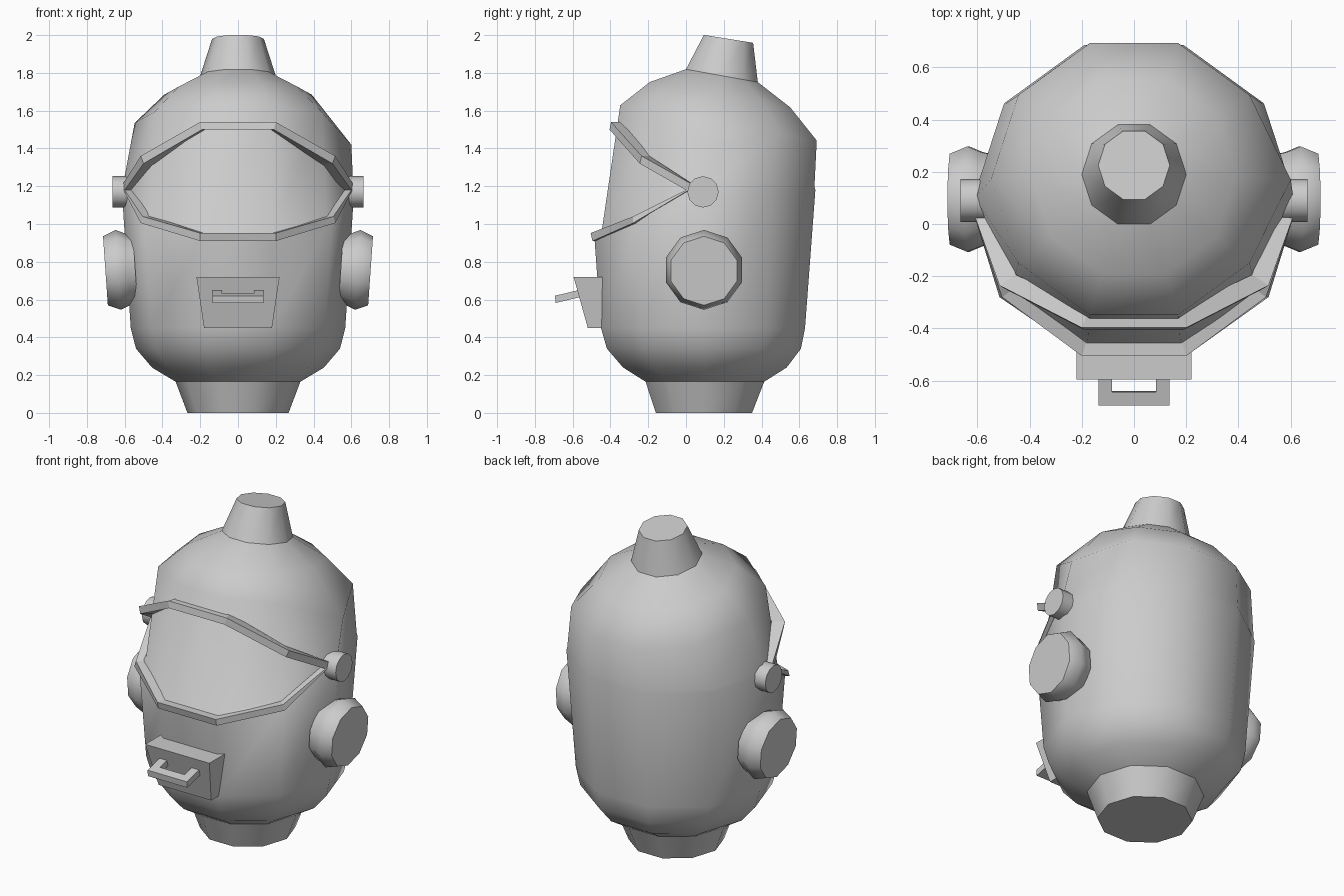
import bpy, bmesh, math
from mathutils import Vector, Matrix

if "Cube" in bpy.data.objects:
    bpy.data.objects.remove(bpy.data.objects["Cube"])

N = 10


def make(name, verts, faces, smooth=None):
    me = bpy.data.meshes.new(name)
    me.from_pydata([tuple(v) for v in verts], [], faces)
    bm = bmesh.new()
    bm.from_mesh(me)
    bmesh.ops.recalc_face_normals(bm, faces=bm.faces)
    bm.to_mesh(me)
    bm.free()
    ob = bpy.data.objects.new(name, me)
    bpy.context.collection.objects.link(ob)
    if smooth:
        bpy.ops.object.select_all(action='DESELECT')
        ob.select_set(True)
        bpy.context.view_layer.objects.active = ob
        bpy.ops.object.shade_smooth_by_angle(angle=math.radians(smooth))
    return ob


def loft(name, rings, start=False, end=False, closed=False, smooth=None):
    n, m = len(rings[0]), len(rings)
    verts = [v for r in rings for v in r]
    faces = []
    for i in range(m if closed else m - 1):
        a, b = i * n, (i + 1) % m * n
        faces += [(a + k, a + (k + 1) % n, b + (k + 1) % n, b + k) for k in range(n)]
    if start:
        faces.append(tuple(range(n)))
    if end:
        faces.append(tuple(range((m - 1) * n, m * n)))
    return make(name, verts, faces, smooth)


def ring(r, cy, cz, slope=0.0):
    pts = []
    for k in range(N):
        a = k * math.tau / N
        dy = r * math.sin(a)
        pts.append(Vector((r * math.cos(a), cy + dy, cz + slope * dy)))
    return pts


# helmet shell: rings from neck opening to tilted crown
chin = ring(0.615, 0.1, 1.18)
ledge = ring(0.61, 0.1, 1.20)
for k in range(6, N):
    chin[k].z += 0.43 * (chin[k].y - 0.1)
    ledge[k] = Vector((chin[k].x * 0.935, 0.1 + (chin[k].y - 0.1) * 0.935, chin[k].z + 0.03))
brow = ring(0.547, 0.172, 1.535, -0.18)
brow[0] = Vector((0.60, 0.17, 1.42))
crown = ring(0.20, 0.19, 1.785, -0.18)
base = ring(0.33, 0.1, 0.165)
loft("helmet_shell", [base, ring(0.455, 0.1, 0.24), ring(0.54, 0.095, 0.34),
                      ring(0.568, 0.09, 0.45), chin, ledge, brow,
                      ring(0.39, 0.18, 1.685, -0.18), crown], smooth=50)

# neck collar and top spout
loft("neck_collar", [ring(0.268, 0.095, 0), base], start=True, smooth=50)
loft("top_spout", [crown, ring(0.137, 0.225, 1.98, -0.16)], end=True, smooth=50)

# visor frame: square section swept round the face opening (outer, inner edge)
half = [((0.20, -0.397, 1.54), (0.19, -0.405, 1.50)),
        ((0.515, -0.235, 1.36), (0.50, -0.245, 1.32)),
        ((0.617, 0.05, 1.20), (0.60, 0.0, 1.18)),
        ((0.515, -0.28, 1.005), (0.505, -0.28, 1.04)),
        ((0.20, -0.495, 0.91), (0.20, -0.505, 0.952))]
pairs = [(Vector(o), Vector(i)) for o, i in half]
flip = Vector((-1, 1, 1))
pairs += [(o * flip, i * flip) for o, i in reversed(pairs)]


def inward(p):
    d = Vector((-p.x, 0.1 - p.y, 0)).normalized()
    return p + d * 0.075


loft("visor_frame", [[o, i, inward(i), inward(o)] for o, i in pairs], closed=True)


def disc(name, profile, sides, centre, tilt, side):
    # profile of (offset along x, radius), mirrored by side
    rings = []
    rot = Matrix.Rotation(tilt, 3, 'Y')
    for x, r in profile:
        pts = []
        for k in range(sides):
            a = k * math.tau / sides
            p = rot @ Vector((x, r * math.sin(a), r * math.cos(a))) + Vector(centre)
            pts.append(Vector((p.x * side, p.y, p.z)))
        rings.append(pts)
    loft(name, rings, True, True, smooth=45)


# visor hinges and ear covers
for s, tag in ((1, "right"), (-1, "left")):
    disc("hinge_" + tag, [(-0.05, 0.083), (0.055, 0.083)], 12, (0.61, 0.09, 1.17), 0, s)
    disc("ear_cover_" + tag, [(-0.09, 0.18), (-0.05, 0.19), (0.0, 0.212), (0.068, 0.183)], N,
         (0.634, 0.095, 0.757), math.radians(4), s)

# mouth vent box
loft("vent_box", [[(-0.22, -0.595, 0.72), (0.22, -0.595, 0.72), (0.22, -0.40, 0.72), (-0.22, -0.40, 0.72)],
                  [(-0.18, -0.52, 0.45), (0.18, -0.52, 0.45), (0.18, -0.40, 0.45), (-0.18, -0.40, 0.45)]],
     True, True)

# vent handle: flat U outline extruded upward
u = [(-0.135, -0.55), (-0.135, -0.69), (0.135, -0.69), (0.135, -0.55),
     (0.085, -0.55), (0.085, -0.64), (-0.085, -0.64), (-0.085, -0.55)]
low = [Vector((x, y, 0.582 + 0.24 * (y + 0.69))) for x, y in u]
top = [p + Vector((0, -0.004, 0.038)) for p in low]
loft("vent_handle", [low, top], True, True)
